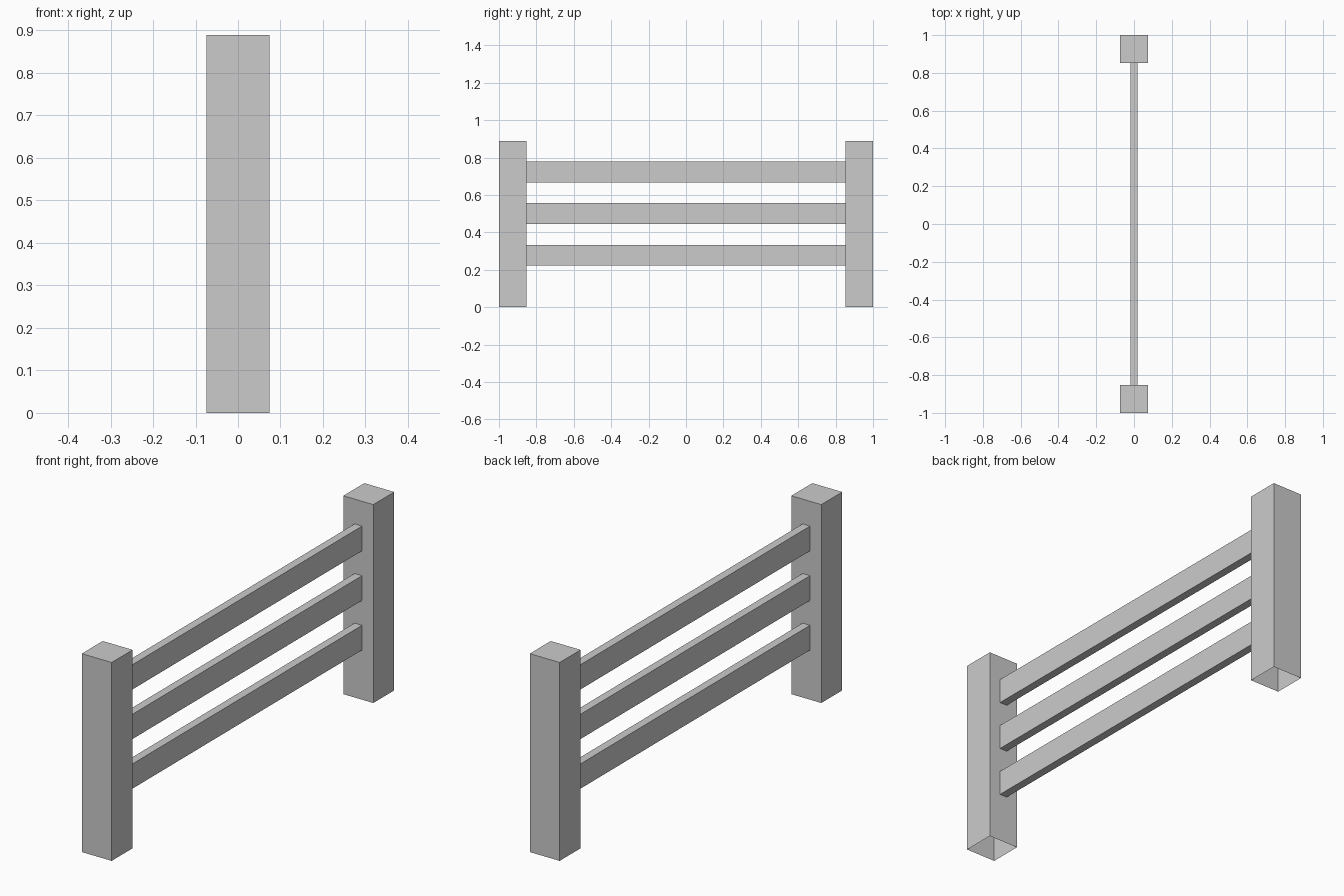
import bpy
import bmesh
from mathutils import Matrix, Vector

cube = bpy.data.objects.get("Cube")
if cube:
    bpy.data.objects.remove(cube, do_unlink=True)

# All sizes are multiples of one module
U = 2 / 54
POST_W, POST_H = 4 * U, 24 * U
RAIL_T, RAIL_H = U, 3 * U
RAIL_L = 2 - 2 * POST_W

grey = bpy.data.materials.new("light_grey")
grey.use_nodes = True
colour = (0.6, 0.6, 0.6, 1)
grey.diffuse_color = colour
grey.node_tree.nodes["Principled BSDF"].inputs["Base Color"].default_value = colour


def box(name, size, centre, is_open):
    """Box without the faces whose normals satisfy is_open."""
    bm = bmesh.new()
    bmesh.ops.create_cube(bm, size=1, matrix=Matrix.Diagonal((*size, 1)))
    bm.normal_update()
    hidden = [f for f in bm.faces if is_open(f.normal)]
    bmesh.ops.delete(bm, geom=hidden, context='FACES')
    mesh = bpy.data.meshes.new(name)
    bm.to_mesh(mesh)
    bm.free()
    mesh.materials.append(grey)
    obj = bpy.data.objects.new(name, mesh)
    obj.location = Vector(centre)
    bpy.context.collection.objects.link(obj)
    return obj


# End posts, open underneath
for name, side in (("front_post", -1), ("back_post", 1)):
    box(name, (POST_W, POST_W, POST_H),
        (0, side * (1 - POST_W / 2), POST_H / 2),
        lambda n: n.z < -0.5)

# Rails butted between the posts, open at the ends
for i, name in enumerate(("lower_rail", "middle_rail", "upper_rail")):
    bottom = (i + 1) * 6 * U
    box(name, (RAIL_T, RAIL_L, RAIL_H),
        (0, 0, bottom + RAIL_H / 2),
        lambda n: abs(n.y) > 0.5)
